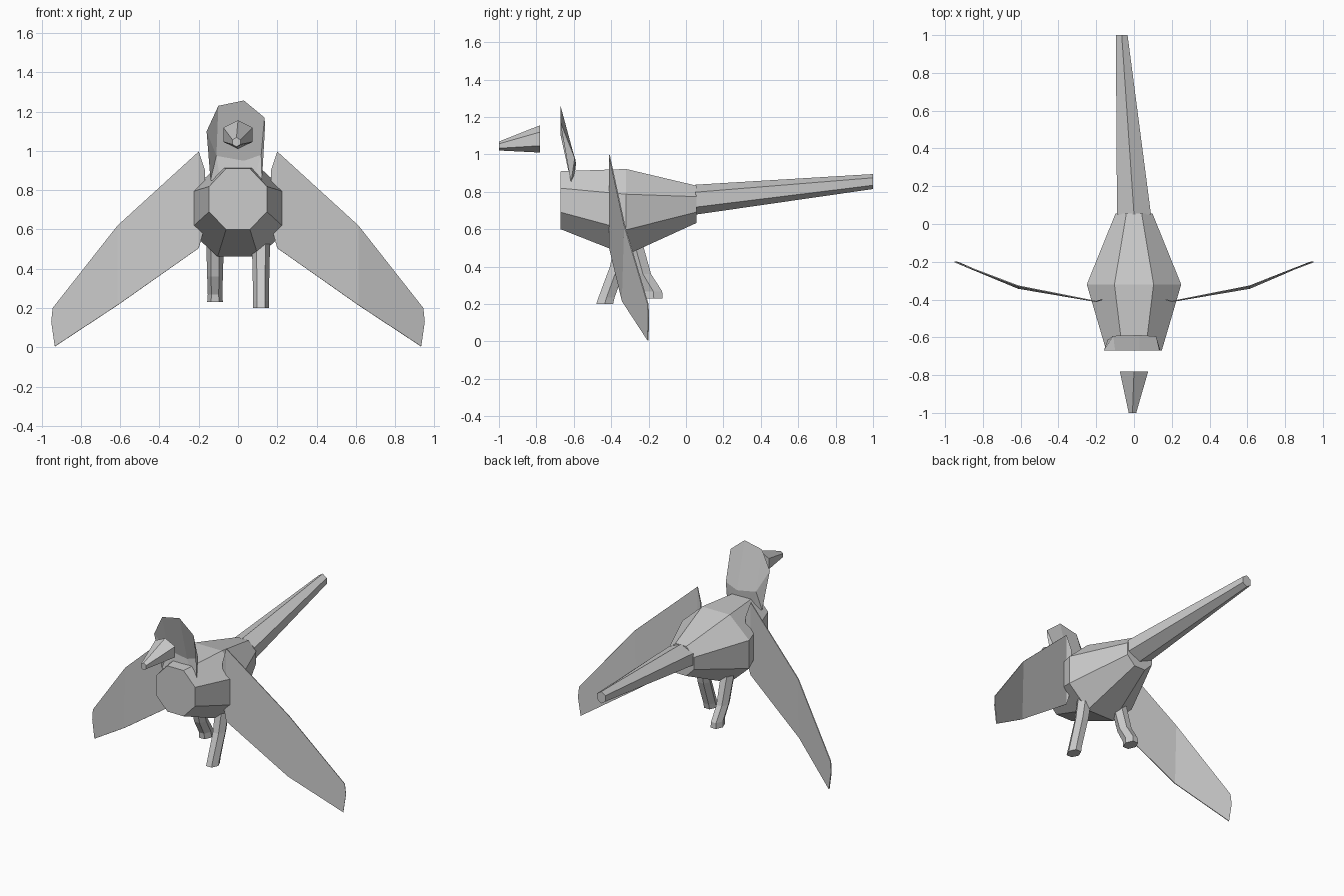
import bpy
from math import pi, sin, cos

cube = bpy.data.objects.get("Cube")
if cube:
    bpy.data.objects.remove(cube, do_unlink=True)

# One plain grey for every part
grey = bpy.data.materials.new("plain grey")
grey.use_nodes = True
colour = (0.6, 0.6, 0.6, 1)
grey.diffuse_color = colour
grey.node_tree.nodes["Principled BSDF"].inputs["Base Color"].default_value = colour


def make(name, verts, faces):
    mesh = bpy.data.meshes.new(name)
    mesh.from_pydata(verts, [], faces)
    mesh.materials.append(grey)
    mesh.update()
    obj = bpy.data.objects.new(name, mesh)
    bpy.context.collection.objects.link(obj)
    return obj


def loft(name, rings, sides, phase, upright=True):
    """Skin capped rings of (centre, half width, half depth).
    Upright rings lie across y, the others lie flat across z."""
    verts = []
    for (x, y, z), a, b in rings:
        for i in range(sides):
            t = 2 * pi * i / sides + phase
            u, v = a * cos(t), b * sin(t)
            verts.append((x + u, y, z + v) if upright else (x + u, y + v, z))
    faces = []
    for r in range(len(rings) - 1):
        for i in range(sides):
            j = (i + 1) % sides
            p, q = r * sides, (r + 1) * sides
            faces.append((p + i, p + j, q + j, q + i))
    faces.append(tuple(reversed(range(sides))))
    last = (len(rings) - 1) * sides
    faces.append(tuple(range(last, last + sides)))
    obj = make(name, verts, faces)
    if not upright:
        return obj
    obj.data.flip_normals()
    return obj


# Body: three octagons with flat tops
k = 1 / cos(pi / 8)
loft("body", [((0, -0.67, 0.755), 0.147 * k, 0.155 * k),
              ((0, -0.32, 0.692), 0.25 * k, 0.23 * k),
              ((0, 0.055, 0.733), 0.098 * k, 0.1 * k)], 8, pi / 8)

# Tail and beak: hexagons with a ridge on top
h = 1 / cos(pi / 6)
loft("tail", [((0, 0.05, 0.758), 0.09 * h, 0.08),
              ((-0.065, 1.0, 0.855), 0.031 * h, 0.04)], 6, pi / 6)
loft("beak", [((-0.008, -1.0, 1.045), 0.02 * h, 0.024),
              ((0, -0.78, 1.083), 0.075 * h, 0.073)], 6, pi / 6)

# Legs: one reaching forward, one bent back
loft("left_leg", [((0.117, -0.435, 0.2), 0.041, 0.052),
                  ((0.117, -0.425, 0.235), 0.04, 0.05),
                  ((0.117, -0.365, 0.4), 0.043, 0.048),
                  ((0.117, -0.335, 0.54), 0.047, 0.05)], 6, 0, False)
loft("right_leg", [((-0.117, -0.172, 0.23), 0.04, 0.055),
                   ((-0.117, -0.175, 0.268), 0.037, 0.055),
                   ((-0.117, -0.23, 0.36), 0.04, 0.05),
                   ((-0.117, -0.28, 0.54), 0.045, 0.05)], 6, 0, False)

# Head: a shallow shell, open to the front
head = make("head_shell", [
    (-0.14, -0.615, 0.85), (-0.16, -0.67, 1.1), (-0.1, -0.67, 1.23), (0.03, -0.67, 1.257),
    (0.135, -0.67, 1.17), (0.138, -0.665, 1.13), (0.122, -0.615, 0.85),
    (-0.11, -0.592, 0.975), (0.03, -0.588, 0.95), (0.118, -0.595, 0.98),
    (-0.09, -0.6, 0.85), (0.08, -0.6, 0.85)],
    [(0, 1, 7), (1, 2, 7), (2, 3, 8, 7), (3, 4, 9, 8), (4, 5, 9), (5, 6, 9),
     (0, 7, 10), (7, 8, 11, 10), (8, 9, 11), (9, 6, 11)])

# Wings: thin swept sheets with a fold halfway
for side, name in ((1, "left_wing"), (-1, "right_wing")):
    outline = [(0.168, -0.4, 0.62), (0.168, -0.4, 0.9), (0.2, -0.41, 0.997),
               (0.613, -0.328, 0.62), (0.943, -0.203, 0.2), (0.95, -0.2, 0.13),
               (0.932, -0.203, 0.005), (0.613, -0.34, 0.215), (0.2, -0.41, 0.505)]
    wing = make(name, [(side * x, y, z) for x, y, z in outline],
                [f[::side] for f in ((0, 8, 2, 1), (8, 7, 3, 2), (7, 6, 5, 4, 3))])
    thick = wing.modifiers.new("thickness", 'SOLIDIFY')
    thick.thickness = 0.006
    thick.offset = 0
